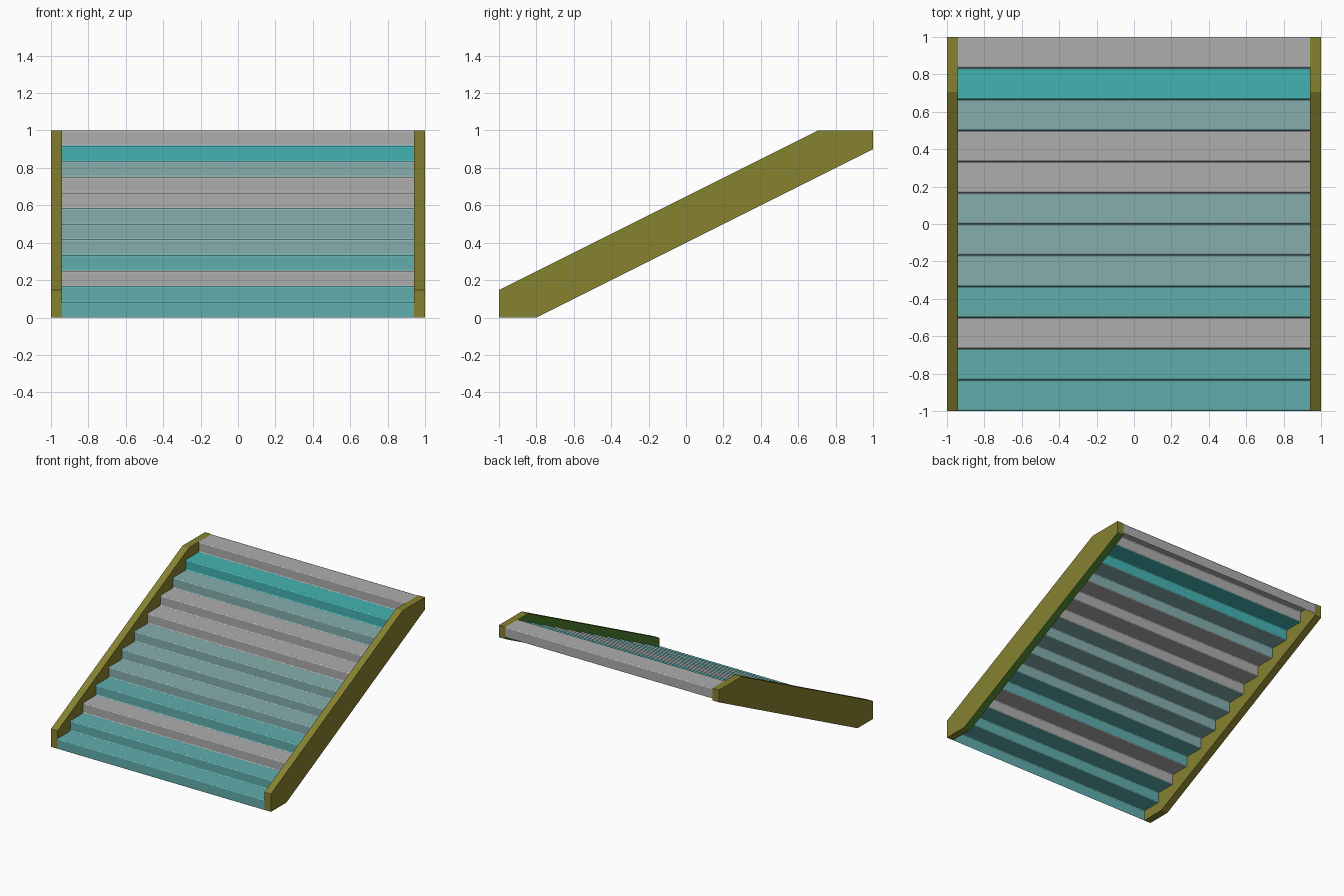
import bpy, math

if "Cube" in bpy.data.objects:
    bpy.data.objects.remove(bpy.data.objects["Cube"])

STEPS = 12
RUN, RISE = 2 / STEPS, 1 / STEPS
INNER, OUTER = 0.94, 1.0


def material(name, rgb):
    m = bpy.data.materials.new(name)
    m.diffuse_color = (*rgb, 1)
    m.use_nodes = True
    m.node_tree.nodes["Principled BSDF"].inputs["Base Color"].default_value = m.diffuse_color
    return m


def extrude_x(name, profile, x0, x1, closed, mats):
    """Sweep a (y, z) profile from x0 to x1, capped when closed."""
    n = len(profile)
    verts = [(x, y, z) for x in (x0, x1) for y, z in profile]
    count = n if closed else n - 1
    faces = [(i, n + i, n + (i + 1) % n, (i + 1) % n) for i in range(count)]
    if closed:
        faces += [tuple(range(n)), tuple(range(2 * n - 1, n - 1, -1))]
    mesh = bpy.data.meshes.new(name)
    mesh.from_pydata(verts, [], faces)
    obj = bpy.data.objects.new(name, mesh)
    bpy.context.collection.objects.link(obj)
    for m in mats:
        mesh.materials.append(m)
    return obj


olive = material("olive", (0.24, 0.22, 0.03))
green = material("green", (0.07, 0.22, 0.03))
tints = [material("step_grey", (0.42, 0.42, 0.42)),
         material("step_pale_teal", (0.24, 0.42, 0.42)),
         material("step_teal", (0.12, 0.42, 0.42)),
         material("step_bright_teal", (0.06, 0.45, 0.45))]

# Side stringers: slanted boards with level ends
board = [(-1, 0), (-0.8, 0), (1, 0.9), (1, 1), (0.706, 1), (-1, 0.147)]
extrude_x("left_stringer", board, -OUTER, -INNER, True, [olive])
right = extrude_x("right_stringer", board, INNER, OUTER, True, [olive, green])
right.data.polygons[1].material_index = 1   # sloping underside
right.data.polygons[6].material_index = 1   # inner face

# Steps: one folded sheet of risers and treads, with a lip down the back
fold = [(-1, 0)]
for i in range(STEPS):
    y, z = -1 + i * RUN, (i + 1) * RISE
    fold += [(y, z), (y + RUN, z)]
fold.append((1, 1 - RISE))
steps = extrude_x("steps", fold, -INNER, INNER, False, tints)
tread_tint = [2, 2, 0, 2, 1, 1, 1, 0, 0, 1, 3, 0]
for p in steps.data.polygons:
    p.material_index = tread_tint[min(p.index // 2, STEPS - 1)]

# Slightly rounded step edges
bevel = steps.modifiers.new("rounded_edges", 'BEVEL')
bevel.width = 0.008
bevel.segments = 2
bevel.limit_method = 'ANGLE'
bevel.angle_limit = math.radians(40)
bpy.ops.object.select_all(action='DESELECT')
steps.select_set(True)
bpy.context.view_layer.objects.active = steps
bpy.ops.object.shade_smooth_by_angle(angle=math.radians(50))

# Consistent outward normals on the boards
import bmesh
for name in ("left_stringer", "right_stringer"):
    mesh = bpy.data.objects[name].data
    bm = bmesh.new()
    bm.from_mesh(mesh)
    bmesh.ops.recalc_face_normals(bm, faces=bm.faces)
    bm.to_mesh(mesh)
    bm.free()

# Treads face up
if steps.data.polygons[1].normal.z < 0:
    steps.data.flip_normals()
